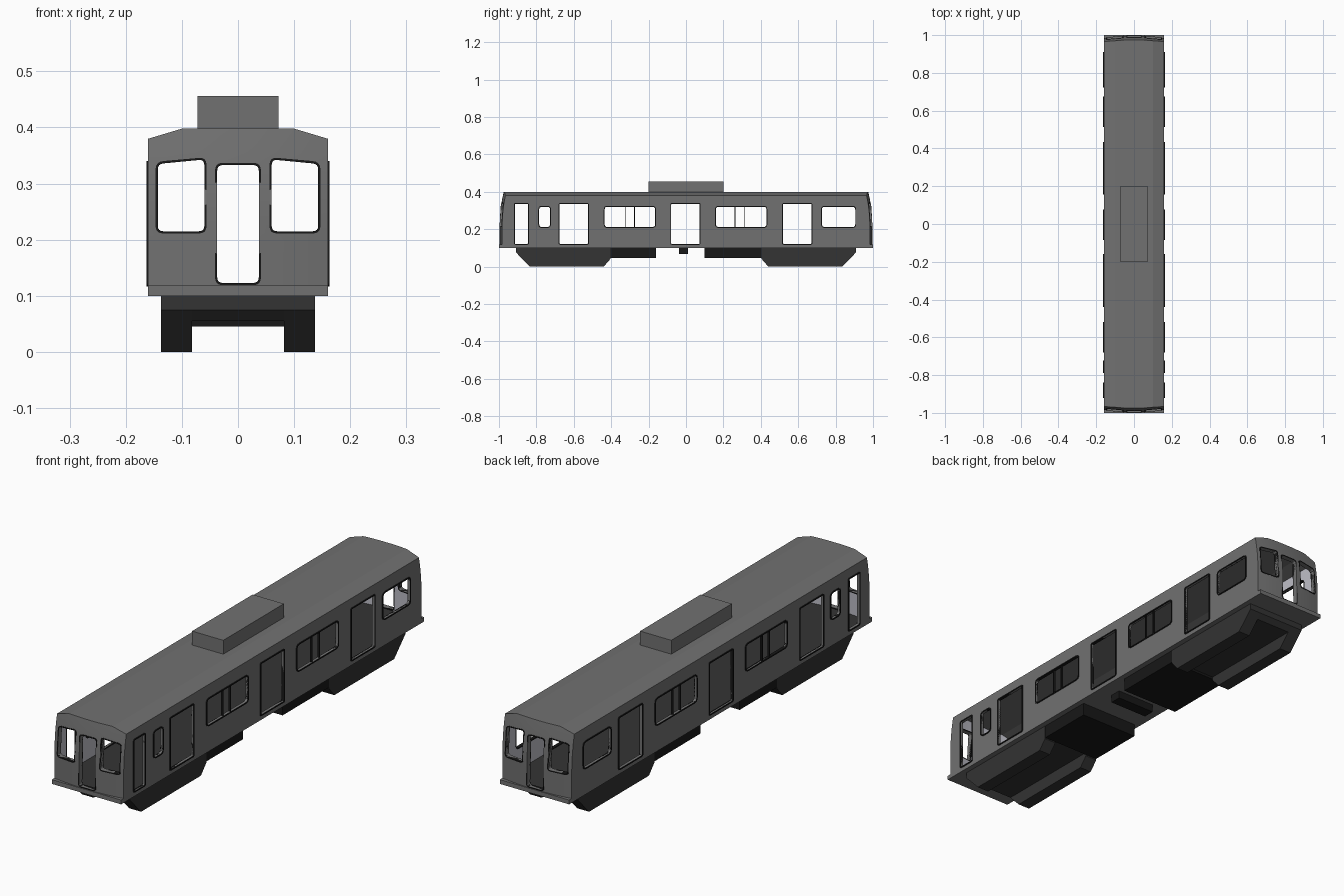
import bpy, bmesh, math
from mathutils import Vector

if "Cube" in bpy.data.objects:
    bpy.data.objects.remove(bpy.data.objects["Cube"])


def mat(name, r, g, b):
    m = bpy.data.materials.new(name)
    m.diffuse_color = (r, g, b, 1)
    m.use_nodes = True
    m.node_tree.nodes["Principled BSDF"].inputs["Base Color"].default_value = m.diffuse_color
    return m


GREY = mat("body grey", .165, .165, .165)
LIGHT = mat("interior light", .52, .52, .58)
FLOOR = mat("floor dark grey", .035, .035, .035)
UNDER = mat("underframe charcoal", .033, .033, .033)
BLACK = mat("black", .009, .009, .009)


def finish(name, bm, *mats):
    bmesh.ops.recalc_face_normals(bm, faces=bm.faces)
    me = bpy.data.meshes.new(name)
    bm.to_mesh(me)
    bm.free()
    ob = bpy.data.objects.new(name, me)
    bpy.context.collection.objects.link(ob)
    for m in mats:
        me.materials.append(m)
    return ob


def add_box(bm, x0, x1, y0, y1, z0, z1):
    v = [bm.verts.new((x, y, z)) for x in (x0, x1) for y in (y0, y1) for z in (z0, z1)]
    for f in ((0, 1, 3, 2), (4, 6, 7, 5), (0, 4, 5, 1), (2, 3, 7, 6), (0, 2, 6, 4), (1, 5, 7, 3)):
        bm.faces.new([v[i] for i in f])


def box(name, m, *dims):
    bm = bmesh.new()
    add_box(bm, *dims)
    return finish(name, bm, m)


def rect(a0, a1, b0, b1):
    return [(a0, b0), (a1, b0), (a1, b1), (a0, b1)]


def rounded(corners, r, grow=0.0, n=4):
    """Four-cornered outline with rounded corners, optionally grown outward."""
    c = sum((Vector(p) for p in corners), Vector((0, 0))) / 4
    pts = [Vector((p[0] + math.copysign(grow, p[0] - c.x),
                   p[1] + math.copysign(grow, p[1] - c.y))) for p in corners]
    r += grow
    out = []
    for i, p in enumerate(pts):
        a = p + (pts[i - 1] - p).normalized() * r
        b = p + (pts[(i + 1) % 4] - p).normalized() * r
        for k in range(n + 1):
            t = k / n
            out.append(a * (1 - t) ** 2 * .8 + p * (2 * t * (1 - t)) + b * t * t * .8
                       + (a * (1 - t) ** 2 + b * t * t) * .2)
    return out


def add_prism(bm, pts, place, d0, d1):
    lo = [bm.verts.new(place(p, d0)) for p in pts]
    hi = [bm.verts.new(place(p, d1)) for p in pts]
    bm.faces.new(lo)
    bm.faces.new(hi)
    for i in range(len(pts)):
        j = (i + 1) % len(pts)
        bm.faces.new((lo[i], lo[j], hi[j], hi[i]))


def add_ring(bm, corners, r, width, place, d0, d1):
    inner, outer = rounded(corners, r), rounded(corners, r, width)
    loops = [[bm.verts.new(place(p, d)) for p in pts]
             for pts, d in ((inner, d0), (outer, d0), (outer, d1), (inner, d1))]
    n = len(inner)
    for k in range(4):
        a, b = loops[k], loops[(k + 1) % 4]
        for i in range(n):
            bm.faces.new((a[i], a[(i + 1) % n], b[(i + 1) % n], b[i]))


def end_y(x, z):
    # gently bowed, leaning end wall
    return .997 - .014 * (x / .16) ** 2 - .022 * max(0, (z - .22) / .18) ** 2


def roof_z(x):
    return .398 - .018 * max(0, (abs(x) - .10) / .06)


def hull(name, scale, zb, drop, inset):
    bm = bmesh.new()
    xs = [-.16, -.13, -.10, -.065, -.03, .03, .065, .10, .13, .16]
    nx, nz = len(xs), 8
    v = {}
    for s in (-1, 1):
        for i, x in enumerate(xs):
            for j in range(nz):
                z = zb + (roof_z(x) - drop - zb) * j / (nz - 1)
                v[s, i, j] = bm.verts.new((x * scale, s * (end_y(x, z) - inset), z))
        for i in range(nx - 1):
            for j in range(nz - 1):
                bm.faces.new((v[s, i, j], v[s, i + 1, j], v[s, i + 1, j + 1], v[s, i, j + 1]))
    for j in (0, nz - 1):
        for i in range(nx - 1):
            bm.faces.new((v[-1, i, j], v[-1, i + 1, j], v[1, i + 1, j], v[1, i, j]))
    for i in (0, nx - 1):
        for j in range(nz - 1):
            bm.faces.new((v[-1, i, j], v[-1, i, j + 1], v[1, i, j + 1], v[1, i, j]))
    return finish(name, bm, GREY)


# Openings: outline and corner radius
side_openings = [(rect(-.915, -.845, .122, .335), .004), (rect(-.785, -.727, .212, .32), .015)]
side_openings += [(rect(y - .076, y + .076, .122, .335), .004) for y in (-.6, -.003, .595)]
side_openings += [(rect(y0, y1, .212, .32), .015)
                  for y0, y1 in ((-.435, -.165), (.16, .43), (.727, .905))]
end_openings = [([(s * .143, .215), (s * .06, .215), (s * .06, .343), (s * .143, .335)], .01)
                for s in (-1, 1)] + [(rect(-.037, .037, .123, .333), .01)]

# Car body shell with cut openings
body = hull("car_body", 1, .10, 0, 0)
cutters = [hull("interior_cutter", .15 / .16, .119, .012, .02)]
for cuts, place in ((side_openings, lambda p, d: (d, p[0], p[1])),
                    (end_openings, lambda p, d: (p[0], d * 4, p[1]))):
    bm = bmesh.new()
    for c, r in cuts:
        add_prism(bm, rounded(c, r), place, -.3, .3)
    cutters.append(finish("opening_cutter", bm, GREY))
bpy.context.view_layer.objects.active = body
body.select_set(True)
for c in cutters:
    c.hide_render = True
    m = body.modifiers.new("cut", 'BOOLEAN')
    m.operation, m.solver, m.object = 'DIFFERENCE', 'EXACT', c
    bpy.ops.object.modifier_apply(modifier=m.name)
for c in cutters:
    bpy.data.objects.remove(c)
me = body.data
me.materials.clear()
for m in (GREY, LIGHT, FLOOR):
    me.materials.append(m)
for f in me.polygons:
    c, n = f.center, f.normal
    f.material_index = 0
    if abs(c.x) < .151 and .118 < c.z < .387 and abs(c.y) < .979:
        if n.z > .9 and c.z < .1195:
            f.material_index = 2
        elif (abs(c.x) > .149 and n.x * c.x < -.1) or (abs(c.y) > .93 and n.y * c.y < -.5):
            f.material_index = 1
bpy.ops.object.shade_smooth_by_angle(angle=math.radians(12))

# Black frames lining the openings
bm = bmesh.new()
for s in (-1, 1):
    for c, r in side_openings:
        add_ring(bm, c, r, .005, lambda p, d: (s * d, p[0], p[1]), .1495, .163)
finish("side_frames", bm, BLACK)
bm = bmesh.new()
for s in (-1, 1):
    for c, r in end_openings:
        add_ring(bm, c, r, .004, lambda p, d: (p[0], s * (end_y(*p) + d), p[1]), -.021, .0015)
finish("end_frames", bm, BLACK)

# Thin mullions in the wide windows
bm = bmesh.new()
for s in (-1, 1):
    for y in (-.325, -.276, .262, .312):
        add_box(bm, s * .151, s * .160, y - .002, y + .002, .21, .322)
finish("window_mullions", bm, BLACK)

# End ledges and roof unit
for nm, s in (("front", -1), ("back", 1)):
    box(nm + "_ledge", GREY, -.16, .16, s * .975, s, .10, .118)
box("roof_unit", GREY, -.072, .072, -.2, .2, .395, .456)

# Bogies: two sloped side plates joined by a raised centre
side = [(.908, .1), (.908, .075), (.835, 0), (.44, 0), (.405, .04), (.405, .1)]
centre = [(.908, .1), (.908, .075), (.888, .055), (.405, .055), (.405, .1)]
for nm, s in (("front", -1), ("back", 1)):
    bm = bmesh.new()
    for pts, x0, x1 in ((side, -.137, -.082), (centre, -.082, .082), (side, .082, .137)):
        add_prism(bm, pts, lambda p, d: (d, s * p[0], p[1]), x0, x1)
    finish(nm + "_bogie", bm, UNDER)

# Equipment boxes under the floor
box("front_equipment_box", BLACK, -.136, .136, -.405, -.16, .045, .10)
box("back_equipment_box", BLACK, -.136, .136, .10, .405, .045, .10)
box("centre_equipment", BLACK, -.09, .09, -.037, .012, .067, .10)
